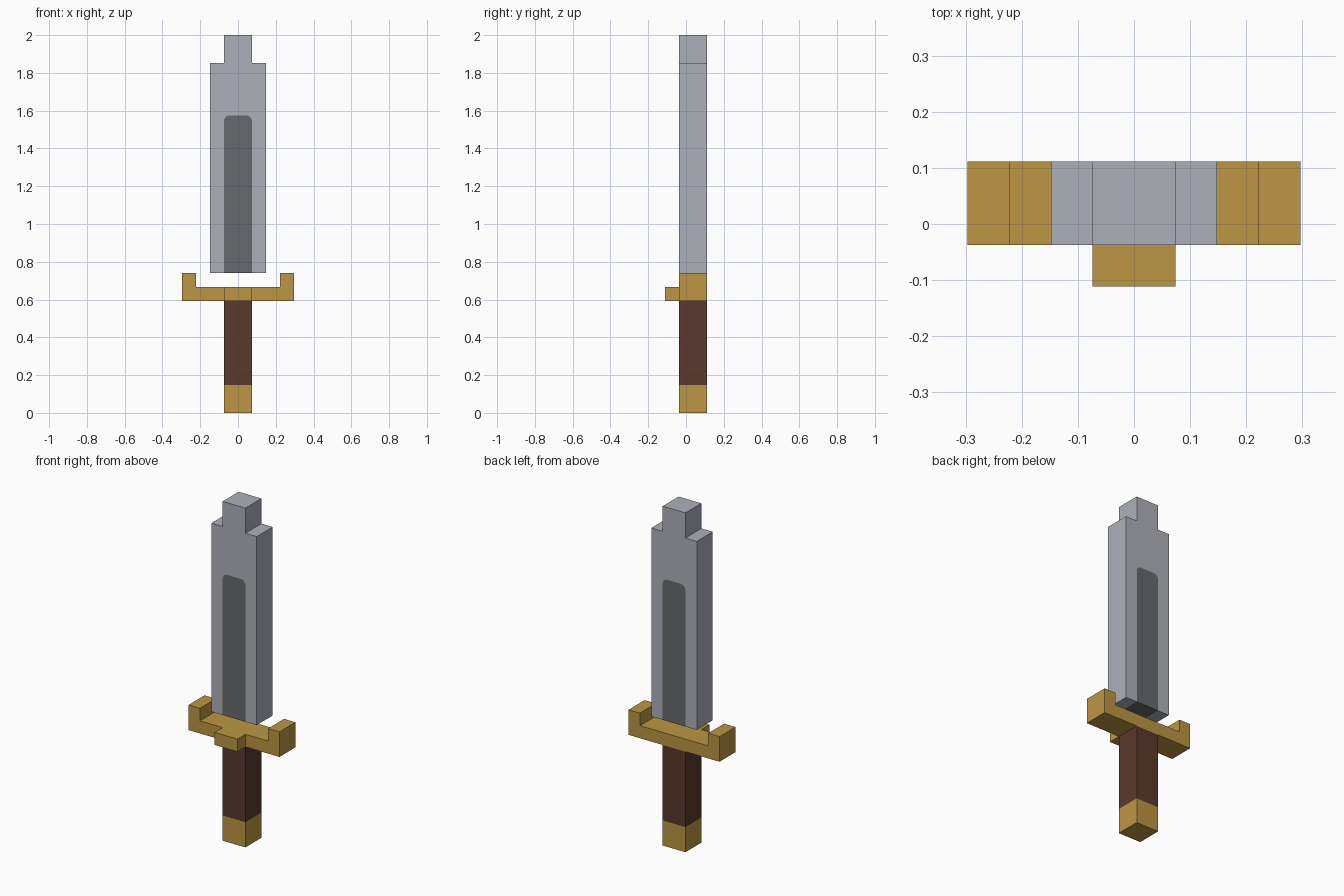
import bpy, bmesh, math

cube = bpy.data.objects.get("Cube")
if cube:
    bpy.data.objects.remove(cube, do_unlink=True)

U = 2 / 27            # block size: the sword is 27 blocks tall
FRONT, BACK = -0.5, 1.5


def material(name, rgb):
    m = bpy.data.materials.new(name)
    m.use_nodes = True
    m.diffuse_color = (*rgb, 1)
    m.node_tree.nodes["Principled BSDF"].inputs["Base Color"].default_value = (*rgb, 1)
    return m


steel = material("steel", (0.423, 0.434, 0.491))
dark_steel = material("dark steel", (0.133, 0.141, 0.150))
gold = material("gold", (0.503, 0.305, 0.054))
leather = material("brown leather", (0.102, 0.041, 0.026))


def slab(name, outlines, mats, front=FRONT, back=BACK):
    """Extrude touching x-z outlines (in blocks) together from front to back."""
    bm = bmesh.new()
    verts = {}
    for i, outline in enumerate(outlines):
        loop = []
        for x, z in outline:
            key = (round(x, 4), round(z, 4))
            if key not in verts:
                verts[key] = bm.verts.new((x * U, front * U, z * U))
            loop.append(verts[key])
        bm.faces.new(loop).material_index = i
    ext = bmesh.ops.extrude_face_region(bm, geom=bm.faces[:], use_keep_orig=True)
    moved = [g for g in ext["geom"] if isinstance(g, bmesh.types.BMVert)]
    bmesh.ops.translate(bm, verts=moved, vec=(0, (back - front) * U, 0))
    bmesh.ops.recalc_face_normals(bm, faces=bm.faces[:])
    mesh = bpy.data.meshes.new(name)
    bm.to_mesh(mesh)
    bm.free()
    for m in mats:
        mesh.materials.append(m)
    obj = bpy.data.objects.new(name, mesh)
    bpy.context.collection.objects.link(obj)
    return obj


def mirrored(half):
    """Complete a right-half profile with its mirror image."""
    return half + [(-x, z) for x, z in reversed(half)]


# Grip and pommel
slab("pommel", [mirrored([(1, 0), (1, 2)])], [gold])
slab("grip", [mirrored([(1, 2), (1, 8)])], [leather])

# Crossguard with upturned ends and a front boss
slab("crossguard", [mirrored([(4, 8), (4, 10), (3, 10), (3, 9)])], [gold])
slab("guard_boss", [mirrored([(1, 8), (1, 9)])], [gold], -1.5, FRONT)

# Blade with a flush dark fuller, rounded at its top corners
R = 0.4
corner = [(1 - R + R * math.cos(a), 21.25 - R + R * math.sin(a))
          for a in (math.radians(d) for d in range(0, 91, 18))]
fuller = mirrored([(1, 10)] + corner)
outer = mirrored([(2, 10), (2, 25), (1, 25), (1, 27)])
blade = slab("blade", [outer + fuller[::-1], fuller], [steel, dark_steel])

# The fuller colour carries across the underside; all other edges are steel
for p in blade.data.polygons:
    if abs(p.normal.y) < 0.5:
        under = p.normal.z < -0.5 and abs(p.center.x) < U * 0.5
        p.material_index = 1 if under else 0
